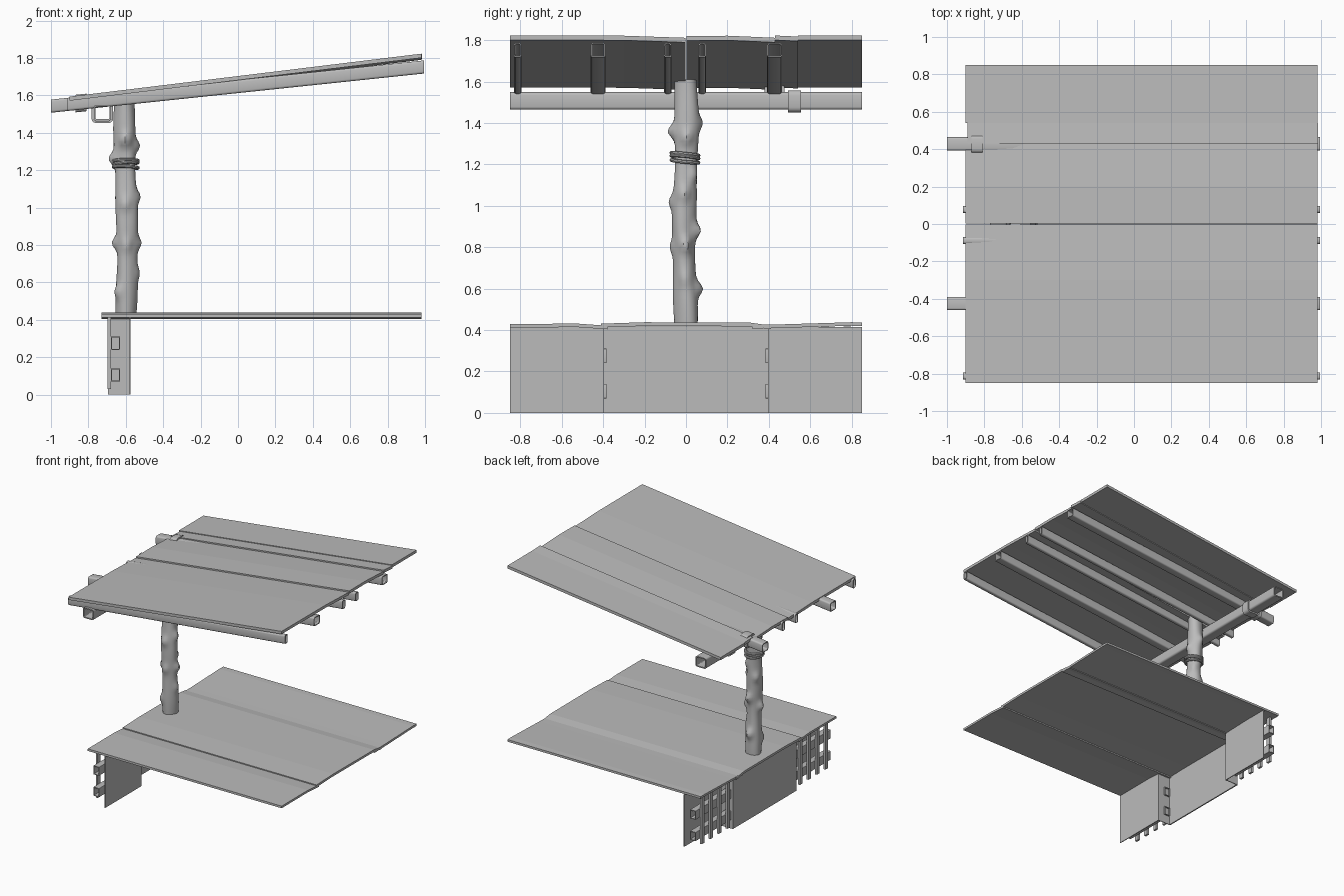
import bpy, bmesh, math
from mathutils import Vector

cube = bpy.data.objects.get("Cube")
if cube:
    bpy.data.objects.remove(cube, do_unlink=True)

grey = bpy.data.materials.new("plain grey")
grey.use_nodes = True
GREY = (0.5, 0.5, 0.5, 1)
grey.diffuse_color = GREY
grey.node_tree.nodes["Principled BSDF"].inputs["Base Color"].default_value = GREY


def finish(name, bm, smooth=False):
    bmesh.ops.recalc_face_normals(bm, faces=bm.faces)
    mesh = bpy.data.meshes.new(name)
    bm.to_mesh(mesh)
    bm.free()
    mesh.materials.append(grey)
    obj = bpy.data.objects.new(name, mesh)
    bpy.context.collection.objects.link(obj)
    if smooth:
        bpy.ops.object.select_all(action='DESELECT')
        obj.select_set(True)
        bpy.context.view_layer.objects.active = obj
        bpy.ops.object.shade_smooth_by_angle(angle=math.radians(40))
    return obj


def skin(bm, rings, loop=False):
    """Join consecutive closed rings of points with quads."""
    rows = [[bm.verts.new(p) for p in ring] for ring in rings]
    n = len(rows[0])
    pairs = list(zip(rows, rows[1:])) + ([(rows[-1], rows[0])] if loop else [])
    for a, b in pairs:
        for i in range(n):
            j = (i + 1) % n
            bm.faces.new((a[i], a[j], b[j], b[i]))
    return rows


def box(name, lo, hi):
    bm = bmesh.new()
    bmesh.ops.create_cube(bm, size=1)
    for v in bm.verts:
        v.co = Vector([(a + b) / 2 + c * (b - a) for a, b, c in zip(lo, hi, v.co)])
    return finish(name, bm)


def sheet(name, profile, x0, x1, thick, slope=0):
    """Warped board: a y-z top profile swept along x, sloping down from x1."""
    bm = bmesh.new()
    outline = profile + [(y, z - thick) for y, z in reversed(profile)]
    rows = skin(bm, [[(x, y, z + slope * (x - x1)) for y, z in outline] for x in (x0, x1)])
    n = len(profile)
    for row in rows:
        for i in range(n - 1):
            k = 2 * n - 1 - i
            bm.faces.new((row[i], row[i + 1], row[k - 1], row[k]))
    return finish(name, bm)


def tube(name, start, end, side, w, h, wall, r):
    """Open rounded box tube between two points; side is its width axis."""
    start, end, side = Vector(start), Vector(end), Vector(side)

    def ring(centre, inset):
        pts = []
        rr = max(r - inset, 0.002)
        for q in range(4):
            cx = (1 if q in (0, 3) else -1) * (w / 2 - inset - rr)
            cz = (1 if q in (0, 1) else -1) * (h / 2 - inset - rr)
            for k in range(4):
                a = (q + k / 3) * math.pi / 2
                pts.append(centre + side * (cx + rr * math.cos(a))
                           + Vector((0, 0, cz + rr * math.sin(a))))
        return pts

    bm = bmesh.new()
    skin(bm, [ring(start, 0), ring(end, 0), ring(end, wall), ring(start, wall)], loop=True)
    return finish(name, bm, True)


# Floor boards, overlapping slightly
sheet("floor_right_board", [(-.85, .43), (-.52, .431), (-.38, .421)], -.73, .98, .017)
sheet("floor_middle_board", [(-.41, .431), (-.2, .438), (.31, .436), (.41, .422)], -.73, .98, .018)
sheet("floor_left_board", [(.32, .425), (.44, .427), (.8, .438), (.85, .437)], -.725, .98, .017)

# Roof boards
ROOF = 0.122
sheet("roof_right_board", [(-.85, 1.823), (-.3, 1.822), (-.003, 1.812)], -.9, .98, .022, ROOF)
sheet("roof_middle_board", [(.003, 1.82), (.2, 1.822), (.43, 1.812)], -.9, .98, .022, ROOF)
sheet("roof_edge_strip", [(.43, 1.823), (.54, 1.818)], -.89, .985, .022, ROOF)
sheet("roof_left_board", [(.54, 1.823), (.85, 1.823)], -.9, .98, .022, ROOF)

# Rafters under the roof
PITCH = 0.105


def rafter_z(x):
    return 1.752 + PITCH * (x - .995)


for i, (y, w, x0) in enumerate([(-.813, .037, -.915), (-.425, .072, -1), (-.088, .037, -.915),
                                (.078, .037, -.915), (.428, .072, -1)]):
    tube(f"rafter_{i + 1}", (x0, y, rafter_z(x0)), (.995, y, rafter_z(.995)),
         (0, 1, 0), w, .07, .006, .012)

# Cross beam with its straps
tube("cross_beam", (-.725, -.85, 1.507), (-.725, .85, 1.507), (1, 0, 0), .092, .084, .009, .014)
tube("beam_strap", (-.725, .492, 1.505), (-.725, .555, 1.505), (1, 0, 0), .116, .106, .012, .024)
tube("rafter_strap", (-.87, .428, rafter_z(-.87)), (-.81, .428, rafter_z(-.81)),
     (0, 1, 0), .096, .094, .013, .02)

# Knotty trunk post: bumps are (angle in degrees, height, size)
KNOTS = [(180, .81, .03), (180, 1.26, .033), (0, .65, .012), (10, .81, .026), (0, 1.06, .02),
         (0, 1.33, .026), (90, .6, .03), (80, .88, .03), (95, 1.4, .02), (-90, 1.36, .034),
         (-95, 1.02, .02), (-90, .8, .015), (45, 1.15, .015), (220, .55, .02), (140, 1.05, .018)]
SIDES, STEPS = 24, 60


def trunk_ring(t):
    z = .42 + t * 1.19
    cx = -.6 + .006 * math.sin(5 * t)
    cy = -.004 + .008 * math.sin(7 * t + 2)
    ring = []
    for k in range(SIDES):
        a = math.tau * k / SIDES
        r = .056 + .003 * math.sin(3 * a + 6 * t) + .003 * math.sin(17 * t)
        for deg, kz, size in KNOTS:
            d = (a - math.radians(deg) + math.pi) % math.tau - math.pi
            r += size * math.exp(-(d / .42) ** 2 - ((z - kz) / .035) ** 2)
        ring.append((cx + r * math.cos(a), cy + r * math.sin(a), z))
    return ring


bm = bmesh.new()
rows = skin(bm, [trunk_ring(i / STEPS) for i in range(STEPS + 1)])
bm.faces.new(rows[0])
bm.faces.new(rows[-1])
finish("trunk_post", bm, True)

# Rope windings around the post
for i, (z, tilt) in enumerate([(1.215, .04), (1.236, -.08), (1.25, -.02)]):
    bpy.ops.mesh.primitive_torus_add(major_radius=.066, minor_radius=.009, major_segments=32,
                                     minor_segments=8, location=(-.6, -.005, z),
                                     rotation=(-.1, tilt, 0))
    rope = bpy.context.object
    rope.name = f"rope_{i + 1}"
    rope.data.materials.append(grey)
    bpy.ops.object.shade_smooth_by_angle()

# Back skirt: projecting middle wall, recessed sides with lattice
box("skirt_middle", (-.695, -.4, 0), (-.685, .4, .418))
for s, side in ((-1, "right"), (1, "left")):
    def span(a, b):
        return sorted((s * a, s * b))

    y0, y1 = span(.4, .85)
    box(f"skirt_{side}", (-.581, y0, 0), (-.575, y1, .416))
    y0, y1 = span(.396, .402)
    box(f"skirt_return_{side}", (-.69, y0, 0), (-.575, y1, .416))
    for i, z in enumerate((.105, .275)):
        tube(f"rail_{side}_{i + 1}", (-.655, s * .385, z), (-.655, s * .85, z),
             (1, 0, 0), .05, .07, .005, .003)
    for i in range(4):
        y0, y1 = span(.44 + .107 * i, .475 + .107 * i)
        box(f"slat_{side}_{i + 1}", (-.697, y0, .03), (-.68, y1, .418))
